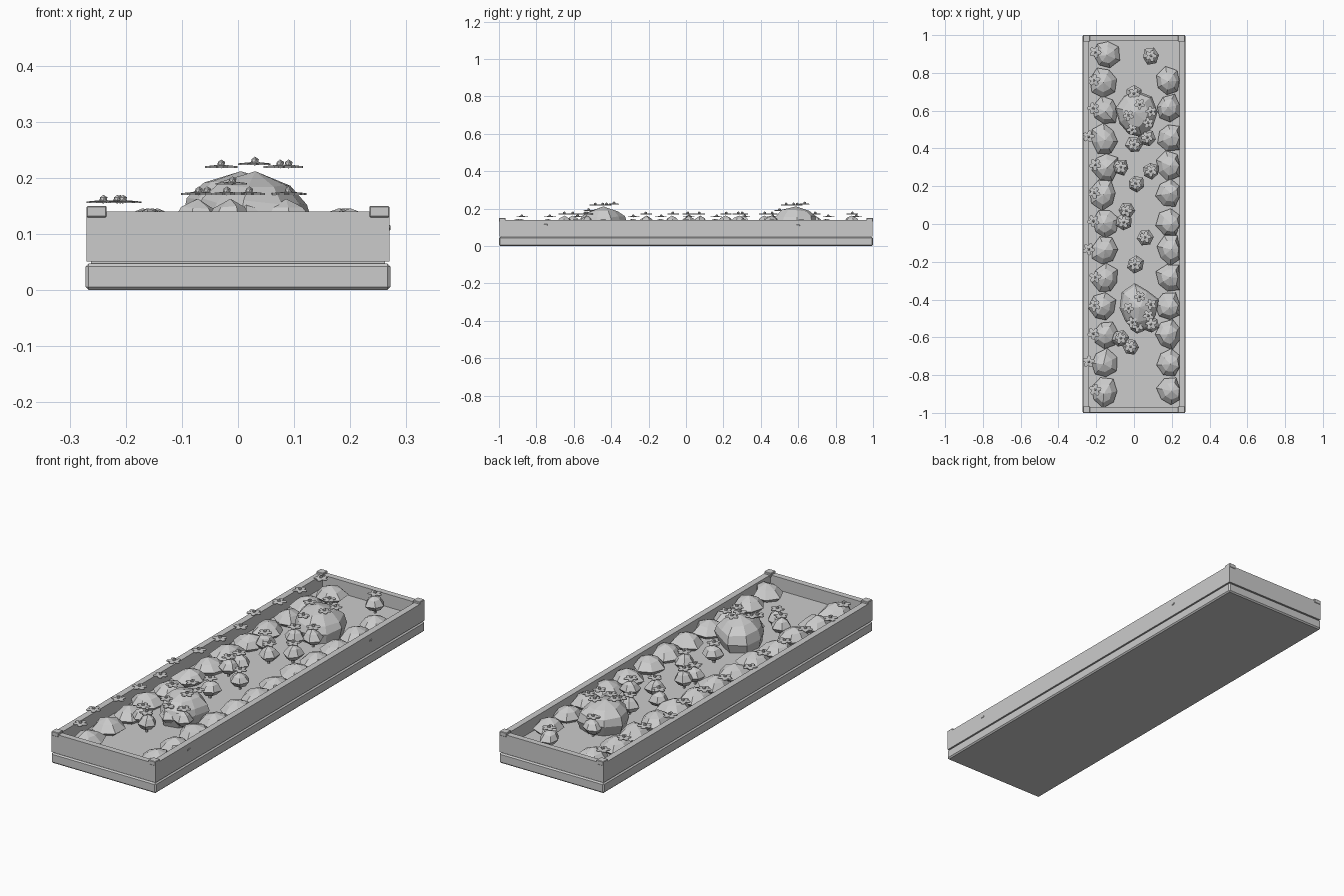
import bpy, bmesh, math, random
from mathutils import Vector

if "Cube" in bpy.data.objects:
    bpy.data.objects.remove(bpy.data.objects["Cube"])

random.seed(4)
grey = bpy.data.materials.new("stone grey")
grey.diffuse_color = (0.6, 0.6, 0.6, 1)
grey.use_nodes = True
grey.node_tree.nodes["Principled BSDF"].inputs["Base Color"].default_value = grey.diffuse_color


def finish(name, bm):
    bmesh.ops.recalc_face_normals(bm, faces=bm.faces)
    me = bpy.data.meshes.new(name)
    bm.to_mesh(me)
    bm.free()
    me.materials.append(grey)
    ob = bpy.data.objects.new(name, me)
    bpy.context.collection.objects.link(ob)
    return ob


def box(name, lo, hi, bevel=0):
    bm = bmesh.new()
    bmesh.ops.create_cube(bm, size=1)
    for v in bm.verts:
        v.co = Vector([lo[i] + (v.co[i] + 0.5) * (hi[i] - lo[i]) for i in range(3)])
    if bevel:
        bmesh.ops.bevel(bm, geom=bm.edges[:], offset=bevel, segments=1, affect='EDGES')
    return finish(name, bm)


def loft(bm, rings, apex):
    """Skin stacked rings, cap the bottom and close the top at a point."""
    vs = [[bm.verts.new(p) for p in r] for r in rings]
    n = len(vs[0])
    top = bm.verts.new(apex)
    bm.faces.new(vs[0])
    for i in range(n):
        j = (i + 1) % n
        for a, b in zip(vs, vs[1:]):
            bm.faces.new((a[i], a[j], b[j], b[i]))
        bm.faces.new((vs[-1][i], vs[-1][j], top))


def mound(name, x, y, rx, ry, z0, z1, sides=7, profile=((0.6, 0), (1, 0.35), (0.62, 0.75)), xmax=9):
    """Faceted, irregular mound with an off-centre peak."""
    bm = bmesh.new()
    turn = random.uniform(0, 6)
    wob = [random.uniform(0.86, 1.1) for _ in range(sides)]
    ox, oy = random.uniform(-.15, .15) * rx, random.uniform(-.15, .15) * ry
    rings = []
    for r, h in profile:
        ring = []
        for i in range(sides):
            a = turn + math.tau * i / sides
            k = r * wob[i]
            ring.append((min(xmax, x + ox * h + rx * k * math.cos(a)),
                         y + oy * h + ry * k * math.sin(a),
                         z0 + (z1 - z0) * (h + random.uniform(-.05, .05) * (h > 0))))
        rings.append(ring)
    loft(bm, rings, (x + ox, y + oy, z1))
    return finish(name, bm)


def flower(x, y, z, r=0.033):
    """Five flat petals round a small ball."""
    bm = bmesh.new()
    turn = random.uniform(0, 6)
    lo, hi = [], []
    for i in range(20):
        a = turn + math.tau * i / 20
        k = r * (0.55, 0.9, 1.0, 0.9)[i % 4]
        lo.append((x + k * math.cos(a), y + k * math.sin(a), z - 0.002))
        hi.append((x + k * math.cos(a), y + k * math.sin(a), z + 0.001))
    loft(bm, [lo, hi], (x, y, z + 0.004))
    ball = bmesh.ops.create_icosphere(bm, subdivisions=1, radius=0.008)["verts"]
    bmesh.ops.translate(bm, verts=ball, vec=(x, y, z + 0.005))
    finish("flower", bm)


# Planter: plinth, recessed joint, floor, walls and corner caps
FLOOR, RIM = 0.08, 0.14
box("plinth", (-0.272, -1, 0), (0.272, 1, 0.048), 0.006)
box("joint", (-0.262, -0.99, 0.04), (0.262, 0.99, 0.056))
box("soil", (-0.25, -0.98, 0.05), (0.25, 0.98, FLOOR))
for s in (-1, 1):
    xs, ys = sorted((s * 0.24, s * 0.27)), sorted((s * 0.97, s * 0.998))
    box("side_wall", (xs[0], -0.998, 0.051), (xs[1], 0.998, RIM))
    box("end_wall", (-0.24, ys[0], 0.051), (0.24, ys[1], RIM))
    for t in (-1, 1):
        cx, cy = sorted((s * 0.234, s * 0.27)), sorted((t * 0.965, t * 1.0))
        box("corner_cap", (cx[0], cy[0], 0.13), (cx[1], cy[1], 0.15), 0.002)

# Rows of mounds along both long walls, flowers over the left rim
for i in range(13):
    y = 0.9 - 0.149 * i
    mound("left_mound", -0.15 - 0.012 * (i % 2), y, 0.073, 0.078, FLOOR - 0.005, 0.146)
    flower((-0.205, -0.21, -0.215, -0.24)[i % 4], y + 0.01, 0.157)
    if i:
        mound("right_mound", 0.19, y + 0.005, 0.075, 0.078, FLOOR - 0.005, 0.146, xmax=0.24)

# Two large rocks with flowers hovering on top
DOME = ((0.85, 0), (1, 0.4), (0.9, 0.62), (0.6, 0.83))
for y0 in (0.575, -0.445):
    mound("large_rock", 0.02, y0, 0.108, 0.122, FLOOR - 0.01, 0.212, 9, DOME)
    for dx, dy, z in ((-0.05, 0.0, 0.22), (0.01, 0.06, 0.225), (0.07, 0.02, 0.22),
                      (0.055, -0.04, 0.22), (-0.03, -0.075, 0.19)):
        flower(0.02 + dx, y0 + dy, z, 0.03)

# Small shrubs: stem, faceted crown and flower
SHRUBS = ((0.09, 0.89), (0, 0.69), (0, 0.42), (0.07, 0.46), (-0.07, 0.3), (0.09, 0.28),
          (0.01, 0.215), (-0.04, 0.07), (-0.055, 0.01), (0.06, -0.07), (0.005, -0.215),
          (-0.02, -0.65), (-0.07, -0.605), (0.02, -0.54), (0.09, -0.53))
for x, y in SHRUBS:
    box("stem", (x - 0.004, y - 0.004, FLOOR - 0.01), (x + 0.004, y + 0.004, 0.12))
    mound("shrub", x, y, 0.046, 0.046, 0.1, 0.163, 6)
    flower(x, y, 0.172, 0.032)

# Small buds poking through the right wall
for y, z in ((-0.75, 0.113), (0.6, 0.11)):
    box("bud", (0.262, y - 0.01, z - 0.004), (0.272, y + 0.01, z + 0.004), 0.002)
